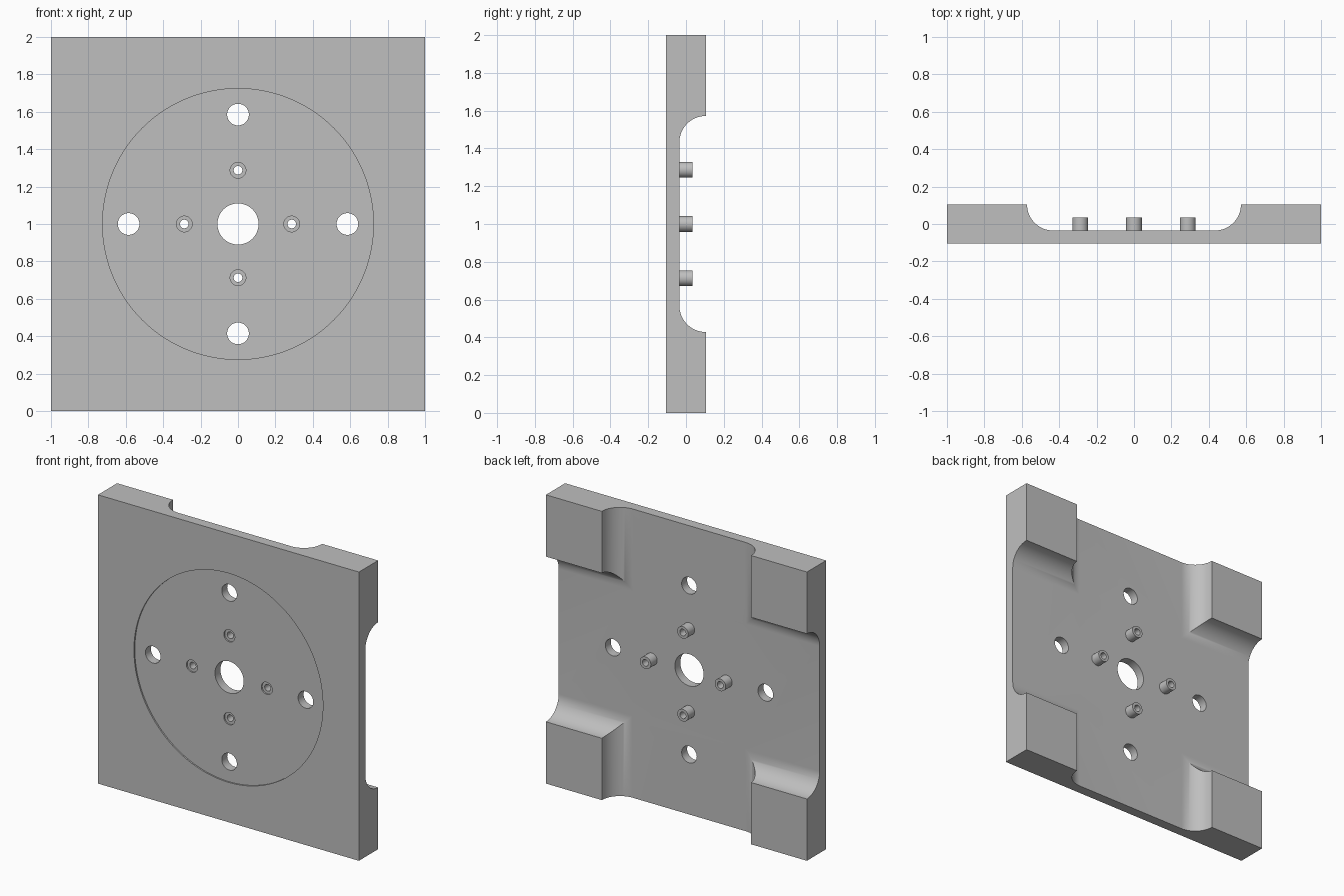
import bpy, bmesh, math
from mathutils import Matrix, Vector

if "Cube" in bpy.data.objects:
    bpy.data.objects.remove(bpy.data.objects["Cube"])

FRONT, FLOOR, BACK = -0.105, -0.035, 0.105
COVE, OPEN = 0.14, 0.572
CENTRE = Vector((0, 0, 1))

grey = bpy.data.materials.new("machined_grey")
grey.use_nodes = True
grey.diffuse_color = (0.52, 0.52, 0.52, 1)
grey.node_tree.nodes["Principled BSDF"].inputs["Base Color"].default_value = (0.52, 0.52, 0.52, 1)


def make_object(name, bm):
    bmesh.ops.recalc_face_normals(bm, faces=bm.faces)
    mesh = bpy.data.meshes.new(name)
    bm.to_mesh(mesh)
    bm.free()
    mesh.materials.append(grey)
    obj = bpy.data.objects.new(name, mesh)
    bpy.context.collection.objects.link(obj)
    return obj


def cylinder(name, x, z, radius, y0, y1, sides=48):
    bm = bmesh.new()
    place = Matrix.Translation((x, (y0 + y1) / 2, z)) @ Matrix.Rotation(math.pi / 2, 4, 'X')
    bmesh.ops.create_cone(bm, cap_ends=True, segments=sides, radius1=radius,
                          radius2=radius, depth=y1 - y0, matrix=place)
    return make_object(name, bm)


def channel(name, turn):
    """Full-length slot with coved sides, running along z before turning."""
    arc = [(OPEN - COVE + COVE * math.sin(a), BACK - COVE * math.cos(a))
           for a in (math.pi / 2 * i / 20 for i in range(21))]
    side = arc + [(OPEN, BACK + 0.1)]
    profile = side + [(-x, y) for x, y in reversed(side)]
    bm = bmesh.new()
    face = bm.faces.new([bm.verts.new((x, y, -1.2)) for x, y in profile])
    top = bmesh.ops.extrude_face_region(bm, geom=[face])["geom"]
    bmesh.ops.translate(bm, vec=(0, 0, 2.4), verts=[v for v in top if isinstance(v, bmesh.types.BMVert)])
    bm.transform(Matrix.Translation(CENTRE) @ Matrix.Rotation(turn, 4, 'Y'))
    return make_object(name, bm)


def cut(target, cutter):
    mod = target.modifiers.new("cut", 'BOOLEAN')
    mod.operation = 'DIFFERENCE'
    mod.solver = 'EXACT'
    mod.object = cutter
    bpy.context.view_layer.objects.active = target
    bpy.ops.object.modifier_apply(modifier=mod.name)
    bpy.data.objects.remove(cutter)


def smooth(obj):
    bpy.ops.object.select_all(action='DESELECT')
    obj.select_set(True)
    bpy.context.view_layer.objects.active = obj
    bpy.ops.object.shade_smooth_by_angle(angle=math.radians(30))


# Base plate with crossing channels that leave four corner blocks
bm = bmesh.new()
bmesh.ops.create_cube(bm, size=1, matrix=Matrix.Translation(CENTRE) @ Matrix.Diagonal((2, BACK - FRONT, 2, 1)))
plate = make_object("base_plate", bm)
cut(plate, channel("vertical_channel", 0))
cut(plate, channel("horizontal_channel", math.pi / 2))

# Shallow round recess on the front and the central bore
cut(plate, cylinder("front_recess", 0, 1, 0.724, FRONT - 0.1, FRONT + 0.01, 128))
cut(plate, cylinder("centre_bore", 0, 1, 0.11, -0.3, 0.3, 64))

# Four bolt holes and four hollow bushings around the bore
for name, dx, dz in (("left", 1, 0), ("top", 0, 1), ("right", -1, 0), ("bottom", 0, -1)):
    cut(plate, cylinder("bolt_hole", dx * 0.585, 1 + dz * 0.585, 0.058, -0.3, 0.3))
    x, z = dx * 0.287, 1 + dz * 0.287
    cut(plate, cylinder("bushing_seat", x, z, 0.042, -0.3, 0.3))
    bushing = cylinder(name + "_bushing", x, z, 0.042, FRONT + 0.02, -FLOOR)
    cut(bushing, cylinder("bushing_hole", x, z, 0.023, -0.3, 0.3))
    smooth(bushing)

smooth(plate)
